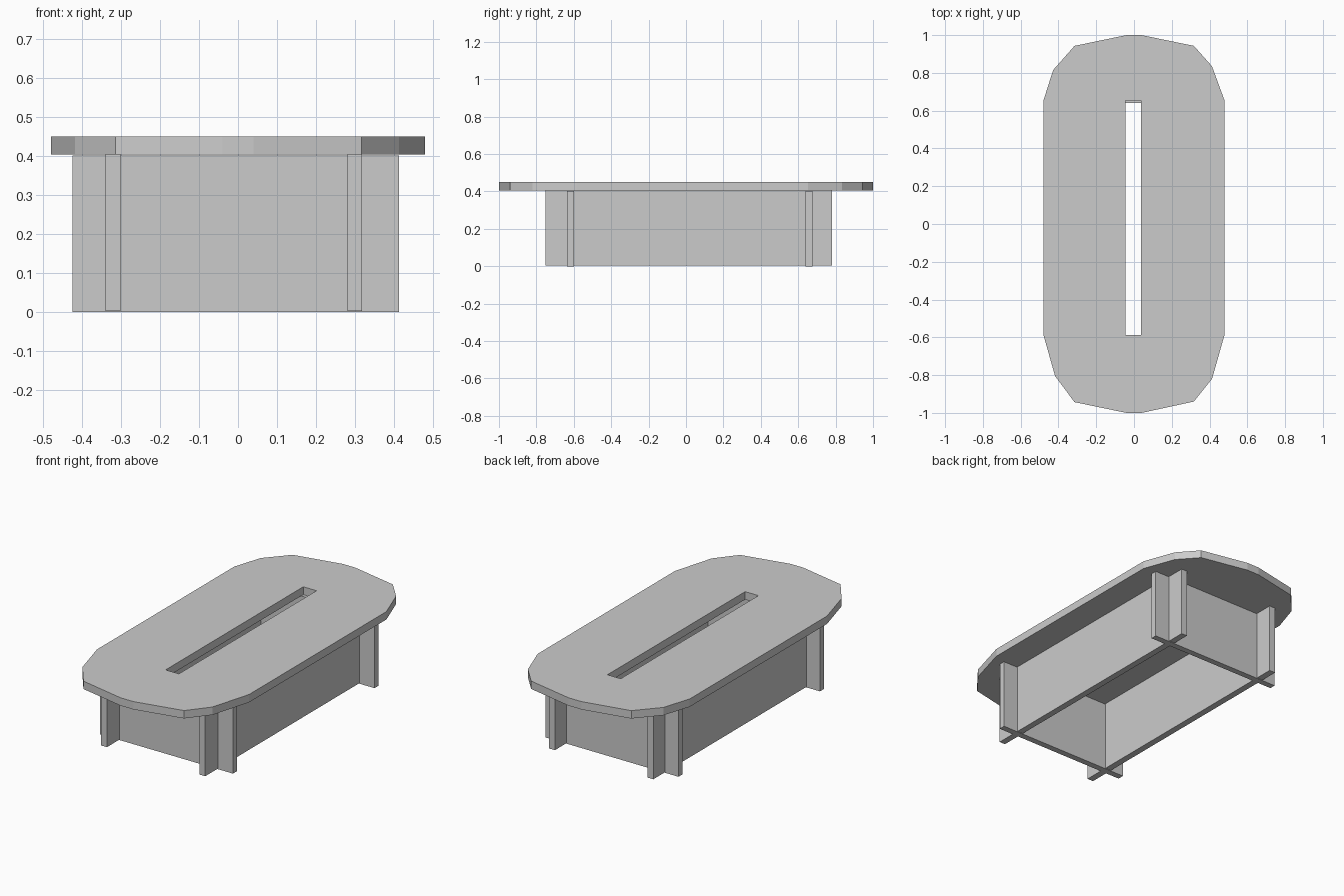
import bpy, bmesh

if "Cube" in bpy.data.objects:
    bpy.data.objects.remove(bpy.data.objects["Cube"])

TOP_Z, UNDER_Z = 0.45, 0.405


def box(name, x0, x1, y0, y1, z0, z1):
    mesh = bpy.data.meshes.new(name)
    bm = bmesh.new()
    bmesh.ops.create_cube(bm, size=1)
    for v in bm.verts:
        v.co.x = x1 if v.co.x > 0 else x0
        v.co.y = y1 if v.co.y > 0 else y0
        v.co.z = z1 if v.co.z > 0 else z0
    bm.to_mesh(mesh)
    bm.free()
    ob = bpy.data.objects.new(name, mesh)
    bpy.context.collection.objects.link(ob)
    return ob


def slab(name, loops, z0, z1):
    """Filled 2D curve with holes, extruded and converted to a mesh."""
    curve = bpy.data.curves.new(name, 'CURVE')
    curve.dimensions = '2D'
    curve.fill_mode = 'BOTH'
    curve.extrude = (z1 - z0) / 2
    for pts in loops:
        spline = curve.splines.new('POLY')
        spline.points.add(len(pts) - 1)
        for p, (x, y) in zip(spline.points, pts):
            p.co = (x, y, 0, 1)
        spline.use_cyclic_u = True
    ob = bpy.data.objects.new(name, curve)
    ob.location.z = (z0 + z1) / 2
    bpy.context.collection.objects.link(ob)
    bpy.context.view_layer.objects.active = ob
    ob.select_set(True)
    bpy.ops.object.convert(target='MESH')
    ob = bpy.context.view_layer.objects.active
    ob.name = name
    bm = bmesh.new()
    bm.from_mesh(ob.data)
    bmesh.ops.remove_doubles(bm, verts=bm.verts, dist=0.0005)
    bmesh.ops.recalc_face_normals(bm, faces=bm.faces)
    for f in bm.faces:
        f.smooth = False
    bm.to_mesh(ob.data)
    bm.free()
    ob.select_set(False)
    return ob


# Slotted table top with hand-cut rounded ends
outline = [(-0.04, 1), (0.04, 1), (0.317, 0.943), (0.413, 0.835), (0.48, 0.652),
           (0.48, -0.585), (0.413, -0.82), (0.317, -0.94), (0.04, -1), (-0.04, -1),
           (-0.315, -0.943), (-0.418, -0.805), (-0.48, -0.585), (-0.48, 0.652),
           (-0.428, 0.815), (-0.315, 0.943)]
slot = [(-0.046, -0.587), (0.038, -0.587), (0.038, 0.654), (-0.046, 0.654)]
slab("table_top", [outline, slot], UNDER_Z, TOP_Z)

# Long side panels
for name, x0, x1 in (("left_panel", -0.34, -0.302), ("right_panel", 0.281, 0.318)):
    box(name, x0, x1, -0.75, 0.78, 0.003, UNDER_Z)

# Cross panels interlocking with the side panels
for name, y0, y1 in (("front_panel", -0.636, -0.6), ("back_panel", 0.64, 0.675)):
    box(name, -0.425, 0.413, y0, y1, 0, UNDER_Z - 0.003)
